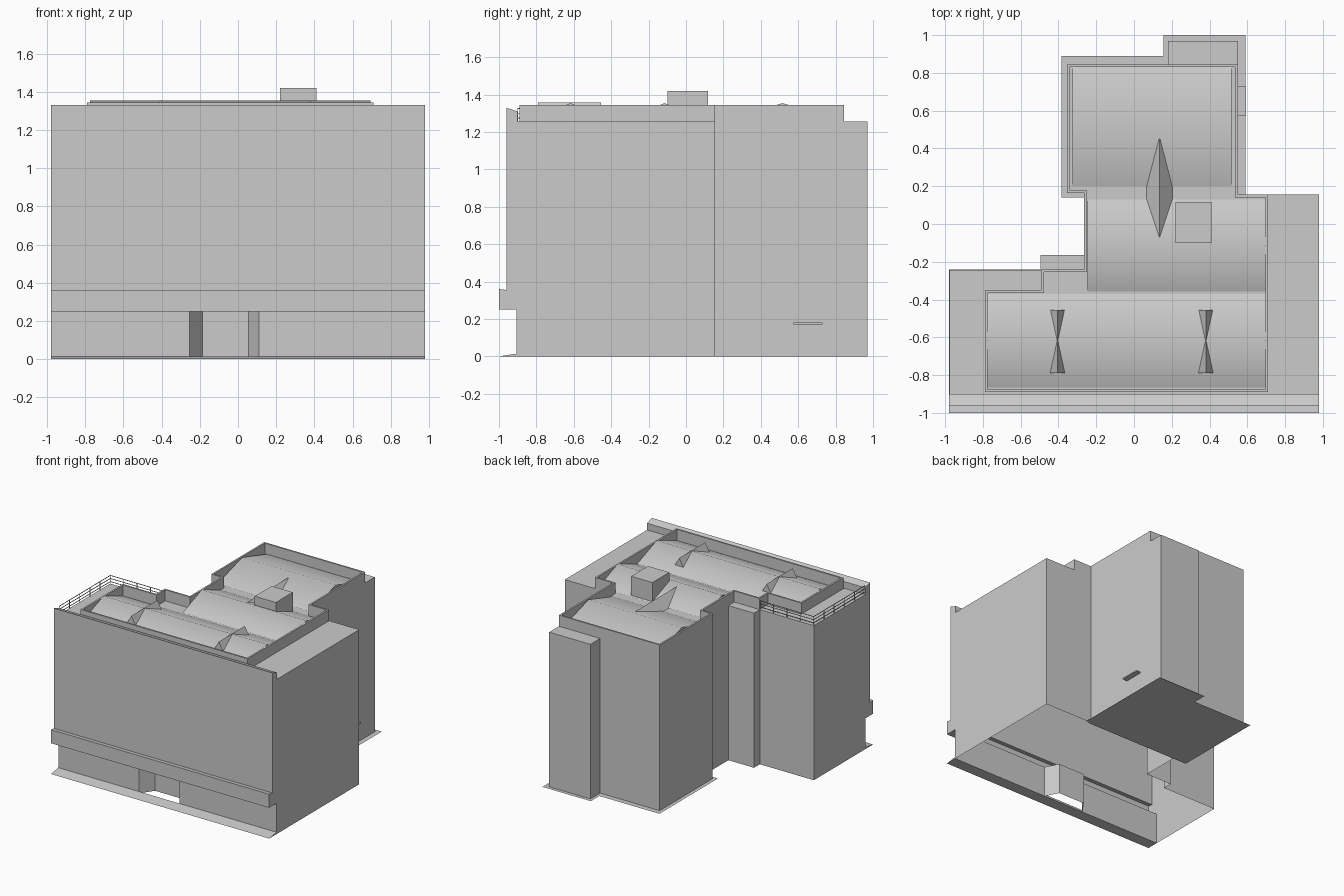
import bpy, bmesh, math
from mathutils import Vector

if "Cube" in bpy.data.objects:
    bpy.data.objects.remove(bpy.data.objects["Cube"])

DECK, TOP = 1.255, 1.345


def make(name, faces, smooth=False, fix=False):
    """Object from a list of faces, each a list of 3D points."""
    bm = bmesh.new()
    for f in faces:
        bm.faces.new([bm.verts.new(p) for p in f])
    bmesh.ops.remove_doubles(bm, verts=bm.verts, dist=1e-5)
    if fix:
        bmesh.ops.recalc_face_normals(bm, faces=bm.faces)
    me = bpy.data.meshes.new(name)
    bm.to_mesh(me)
    bm.free()
    ob = bpy.data.objects.new(name, me)
    bpy.context.collection.objects.link(ob)
    if smooth:
        bpy.ops.object.select_all(action='DESELECT')
        ob.select_set(True)
        bpy.context.view_layer.objects.active = ob
        bpy.ops.object.shade_smooth_by_angle(angle=math.radians(60))
    return ob


def walls(path, z0, z1, closed=False):
    pairs = list(zip(path, path[1:] + (path[:1] if closed else [])))
    return [[(*a, z0), (*b, z0), (*b, z1), (*a, z1)] for a, b in pairs]


def flat(path, z):
    return [(x, y, z) for x, y in path]


def box(name, x0, x1, y0, y1, z0, z1):
    p = [(x0, y0), (x1, y0), (x1, y1), (x0, y1)]
    return make(name, walls(p, z0, z1, True) + [flat(p, z1), flat(p, z0)[::-1]])


def prism(name, tri, a, b, axis, smooth=False):
    """Extrude a (u, z) profile along axis from a to b."""
    pt = (lambda t, u, z: (t, u, z)) if axis == 'x' else (lambda t, u, z: (u, t, z))
    A = [pt(a, *p) for p in tri]
    B = [pt(b, *p) for p in tri]
    n = len(tri)
    sides = [[A[i], A[(i + 1) % n], B[(i + 1) % n], B[i]] for i in range(n)]
    return make(name, sides + [A, B], smooth, True)


# Main walls and flat roof deck (open underneath)
outline = [(0.98, -0.905), (0.98, 0.155), (0.55, 0.155), (0.55, 0.97), (0.18, 0.97),
           (0.18, 0.845), (-0.355, 0.845), (-0.355, 0.165), (-0.265, 0.165),
           (-0.265, -0.165), (-0.495, -0.165), (-0.495, -0.24), (-0.98, -0.24),
           (-0.98, -0.905)]
make("main_walls", walls(outline, 0, DECK) + [flat(outline, DECK)])

# Ground floor front with a splayed entrance recess
recess = [(-0.255, -0.905), (-0.185, -0.80), (0.055, -0.80), (0.11, -0.905)]
front = [(-0.98, -0.905)] + recess + [(0.98, -0.905)]
make("ground_floor_front", walls(front, 0, 0.25) + [flat(recess, 0.25)])

# Upper facade: canopy band, wall and sloped coping
prof = [(-0.905, 0.25), (-1.0, 0.25), (-1.0, 0.36), (-0.96, 0.355), (-0.96, 1.33),
        (-0.9, 1.31), (-0.9, DECK), (-0.905, DECK)]
L = [(-0.98, y, z) for y, z in prof]
R = [(0.98, y, z) for y, z in prof]
make("upper_facade", [[L[i], R[i], R[i + 1], L[i + 1]] for i in range(6)] + [L, R[::-1]])

# Pavement strips
prism("front_pavement", [(-1.0, 0), (-0.905, 0), (-0.905, 0.015)], -0.98, 0.98, 'x')
slab = [(-0.385, 0.14), (0.55, 0.14), (0.59, 0.155), (0.59, 1.0), (0.155, 1.0),
        (0.155, 0.89), (-0.385, 0.89)]
make("rear_pavement", [flat(slab, 0.0)])

# Parapet ring around the raised roof
ring = [(-0.79, -0.89), (0.71, -0.89), (0.71, 0.155), (0.55, 0.155), (0.55, 0.845),
        (-0.355, 0.845), (-0.355, 0.165), (-0.265, 0.165), (-0.265, -0.24),
        (-0.49, -0.24), (-0.49, -0.35), (-0.79, -0.35)]
inner = []
for i, p in enumerate(ring):
    p = Vector(p)
    d1 = (p - Vector(ring[i - 1])).normalized()
    d2 = (Vector(ring[(i + 1) % len(ring)]) - p).normalized()
    inner.append(tuple(p + 0.014 * Vector((-d1.y - d2.y, d1.x + d2.x))))
n = len(ring)
caps = [[(*ring[i], TOP), (*ring[(i + 1) % n], TOP), (*inner[(i + 1) % n], TOP), (*inner[i], TOP)]
        for i in range(n)]
inside = [f[::-1] for f in walls(inner, DECK, TOP, True)]
make("parapet", walls(ring, DECK, TOP, True) + caps + inside)

# Three low gabled roofs, shaded smoothly over the ridge
for name, x0, x1, y0, y1 in (("front_roof", -0.775, 0.695, -0.865, -0.37),
                             ("middle_roof", -0.245, 0.695, -0.358, 0.13),
                             ("back_roof", -0.325, 0.515, 0.2, 0.832)):
    prism(name, [(y0, 1.26), (y1, 1.26), ((y0 + y1) / 2, 1.354)], x0, x1, 'x', True)

# Roof dormers and the saddle between two roofs
for side, x in (("left", -0.405), ("right", 0.38)):
    prism(side + "_dormer", [(x - 0.05, 1.27), (x + 0.05, 1.27), (x, 1.357)], -0.79, -0.455, 'y')
prism("roof_saddle", [(0.065, 1.257), (0.205, 1.257), (0.135, 1.338)], -0.07, 0.45, 'y')

# Rooftop plant room and side door canopy
box("plant_room", 0.22, 0.41, -0.1, 0.117, DECK, 1.42)
box("door_canopy", 0.545, 0.592, 0.575, 0.73, 0.172, 0.182)

# Railing on the left terrace
t = 0.002
for z in (1.275, 1.3, 1.325):
    box("side_rail", -0.975 - t, -0.975 + t, -0.9, -0.245, z - t, z + t)
    box("back_rail", -0.975, -0.495, -0.245 - t, -0.245 + t, z - t, z + t)
posts = [(-0.975, -0.9 + 0.655 * i / 5) for i in range(6)]
posts += [(-0.975 + 0.12 * i, -0.245) for i in range(1, 5)]
for x, y in posts:
    box("rail_post", x - t, x + t, y - t, y + t, DECK, 1.325)
